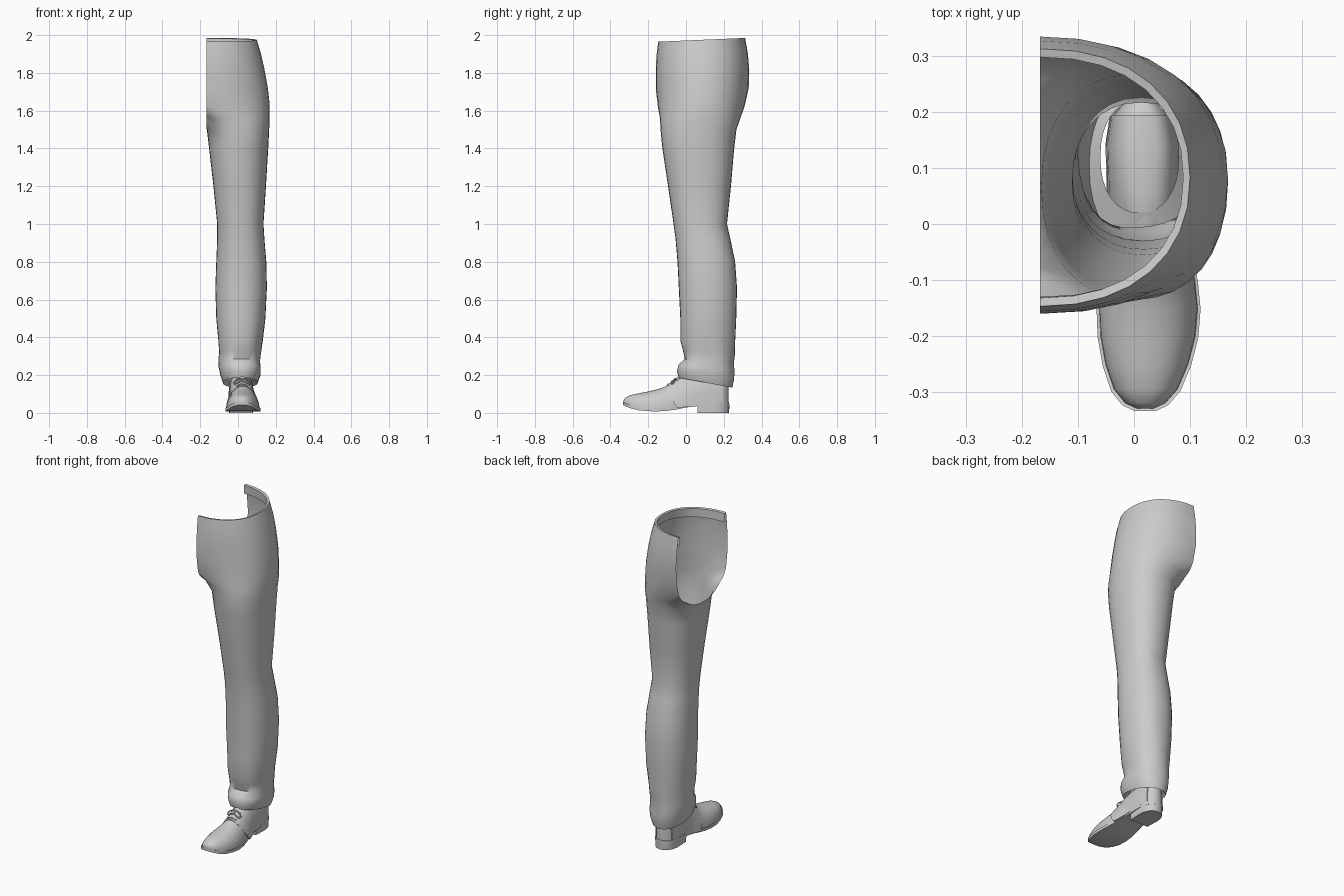
import bpy, bmesh, math


def spow(v, p):
    return math.copysign(abs(v) ** p, v)


def finish(name, bm, angle=40):
    bmesh.ops.recalc_face_normals(bm, faces=bm.faces[:])
    me = bpy.data.meshes.new(name)
    bm.to_mesh(me)
    bm.free()
    ob = bpy.data.objects.new(name, me)
    bpy.context.collection.objects.link(ob)
    bpy.ops.object.select_all(action='DESELECT')
    ob.select_set(True)
    bpy.context.view_layer.objects.active = ob
    bpy.ops.object.shade_smooth_by_angle(angle=math.radians(angle))
    return ob


def loft(rings, caps=True):
    """Skin a list of closed rings of equal point count."""
    bm = bmesh.new()
    vs = [[bm.verts.new(p) for p in r] for r in rings]
    n = len(vs[0])
    for a, b in zip(vs, vs[1:]):
        for i in range(n):
            j = (i + 1) % n
            bm.faces.new((a[i], a[j], b[j], b[i]))
    if caps:
        bm.faces.new(vs[0])
        bm.faces.new(vs[-1])
    return bm


def oval(z, xl, xr, yf, yb, tilt=0, wob=0, n=32):
    """Horizontal rounded section; tilt raises the front, wob adds folds."""
    cx, cy, rx, ry = (xl + xr) / 2, (yf + yb) / 2, (xr - xl) / 2, (yb - yf) / 2
    pts = []
    for i in range(n):
        t = 2 * math.pi * i / n
        c, s = spow(math.cos(t), 0.9), spow(math.sin(t), 0.9)
        k = 1 + wob * math.sin(5 * t + 20 * z)
        pts.append((cx + rx * c * k, cy + ry * s * k, z - tilt * s))
    return pts


# Trouser leg: z, left, right, front, back, front tilt, fold depth
LEG = [
    (0.185, -0.06, 0.08, 0.02, 0.22, 0.02, 0),
    (0.160, -0.08, 0.105, -0.038, 0.245, 0.026, 0),
    (0.200, -0.093, 0.12, -0.047, 0.256, 0.02, 0.01),
    (0.240, -0.10, 0.122, -0.04, 0.256, 0.015, 0.02),
    (0.275, -0.103, 0.118, -0.008, 0.252, 0.01, 0.02),
    (0.320, -0.10, 0.122, -0.018, 0.257, 0.01, 0.015),
    (0.380, -0.105, 0.13, -0.03, 0.26, 0, 0.01),
    (0.500, -0.115, 0.145, -0.03, 0.266, 0, 0),
    (0.660, -0.12, 0.153, -0.038, 0.27, 0, 0),
    (0.800, -0.115, 0.15, -0.045, 0.26, 0, 0),
    (0.920, -0.11, 0.14, -0.055, 0.235, 0, 0),
    (1.000, -0.11, 0.135, -0.066, 0.217, 0, 0),
    (1.200, -0.13, 0.148, -0.095, 0.238, 0, 0),
    (1.400, -0.153, 0.16, -0.125, 0.255, 0, 0),
    (1.500, -0.165, 0.165, -0.135, 0.267, 0, 0),
    (1.560, -0.225, 0.168, -0.138, 0.288, 0, 0),
    (1.630, -0.40, 0.168, -0.15, 0.312, 0, 0),
    (1.720, -0.48, 0.158, -0.16, 0.332, 0, 0),
    (1.820, -0.48, 0.14, -0.16, 0.335, 0, 0)]
rings = [oval(*row) for row in LEG]
# waistband with an inward folded lip
rings += [oval(1.90, -0.45, 0.122, -0.156, 0.327, -0.005),
          oval(1.975, -0.43, 0.10, -0.147, 0.313, -0.01),
          oval(1.972, -0.42, 0.088, -0.132, 0.298, -0.01),
          oval(1.92, -0.42, 0.095, -0.13, 0.30, -0.01)]
bm = loft(rings, caps=False)
# open side where the other half of the trousers would join
bmesh.ops.bisect_plane(bm, geom=bm.verts[:] + bm.edges[:] + bm.faces[:],
                       plane_co=(-0.168, 0, 0), plane_no=(-1, 0, 0),
                       clear_outer=True)
finish("trouser_leg", bm, 50)

# Shoe stations: y, centre x, half width, sole bottom z, top z, arch power
SHOE = [
    (-0.330, 0.020, 0.014, 0.042, 0.068, 1.0),
    (-0.320, 0.020, 0.036, 0.036, 0.082, 0.95),
    (-0.295, 0.021, 0.057, 0.026, 0.094, 0.9),
    (-0.250, 0.023, 0.074, 0.014, 0.104, 0.9),
    (-0.200, 0.025, 0.085, 0.009, 0.113, 0.9),
    (-0.150, 0.026, 0.088, 0.008, 0.125, 1.0),
    (-0.100, 0.025, 0.084, 0.011, 0.143, 1.1),
    (-0.045, 0.022, 0.074, 0.019, 0.180, 1.1),
    (0.000, 0.020, 0.066, 0.028, 0.197, 0.9),
    (0.060, 0.018, 0.062, 0.036, 0.205, 0.7),
    (0.140, 0.016, 0.062, 0.040, 0.205, 0.6),
    (0.195, 0.014, 0.052, 0.041, 0.200, 0.6),
    (0.217, 0.014, 0.034, 0.041, 0.190, 0.6),
    (0.226, 0.014, 0.012, 0.041, 0.180, 0.7)]


def arch(y, cx, hw, zs, zt, p, grow=0.0, shear=0.0, n=16):
    """Upright arch section of the shoe upper."""
    zb, pts = zs + 0.014, []
    for i in range(n + 1):
        t = math.pi * i / n
        s = max(math.sin(t), 0) ** p
        pts.append((cx + (hw + grow) * spow(math.cos(t), p),
                    y + shear * (1 - s) ** 1.5,
                    zb + (zt + grow - zb) * s))
    return pts


finish("shoe_upper", loft([arch(*s) for s in SHOE]), 60)

# Raised rear panels with a slanting front edge
rear = [(-0.105, 0.025, 0.084, 0.011, 0.141, 1.1)] + SHOE[7:12]
finish("shoe_quarters", loft(
    [arch(*s, grow=0.004, shear=0.06 * (1 - i / 5)) for i, s in enumerate(rear)]), 60)

# Sole
sole = []
for y, cx, hw, zs, zt, p in SHOE:
    w, y2 = hw + 0.005, y * 1.012
    sole.append([(cx - w, y2, zs), (cx + w, y2, zs),
                 (cx + w, y2, zs + 0.017), (cx - w, y2, zs + 0.017)])
finish("shoe_sole", loft(sole), 35)


# Heel block: straight front, rounded back
def heel_ring(z, grow):
    pts = [(0.016 - 0.06 - grow, 0.062), (0.016 + 0.06 + grow, 0.062)]
    for i in range(15):
        t = math.pi * i / 14
        pts.append((0.016 + (0.063 + grow) * spow(math.cos(t), 0.9),
                    0.14 + (0.088 + grow) * math.sin(t) ** 0.9 if 0 < i < 14 else 0.14))
    return [(x, y, z) for x, y in pts]


finish("shoe_heel", loft([heel_ring(0, 0), heel_ring(0.045, 0.002)]), 35)

# Tongue rising from the laced opening
tongue = []
for y, z, w in ((-0.10, 0.142, 0.016), (-0.07, 0.165, 0.022),
                (-0.045, 0.188, 0.026), (-0.03, 0.198, 0.022)):
    tongue.append([(0.022 - w, y, z - 0.012), (0.022, y - 0.004, z),
                   (0.022 + w, y, z - 0.012), (0.022, y + 0.012, z - 0.016)])
finish("shoe_tongue", loft(tongue), 60)


def lace(name, pts, cyclic=False):
    cu = bpy.data.curves.new(name, 'CURVE')
    cu.dimensions = '3D'
    cu.bevel_depth = 0.0035
    cu.bevel_resolution = 1
    cu.resolution_u = 4
    cu.use_fill_caps = True
    sp = cu.splines.new('BEZIER')
    sp.bezier_points.add(len(pts) - 1)
    for bp, co in zip(sp.bezier_points, pts):
        bp.co = co
        bp.handle_left_type = bp.handle_right_type = 'AUTO'
    sp.use_cyclic_u = cyclic
    bpy.context.collection.objects.link(bpy.data.objects.new(name, cu))


# Lace bars and bow
for i in range(3):
    y, z = -0.092 + 0.02 * i, 0.151 + 0.0145 * i
    lace(f"lace_bar_{i + 1}", [(-0.008, y, z - 0.008), (0.022, y - 0.004, z + 0.002),
                               (0.052, y, z - 0.008)])
for side, tag in ((-1, "left"), (1, "right")):
    lace(f"lace_loop_{tag}", [(0.022, -0.06, 0.178), (0.022 + side * 0.025, -0.062, 0.178),
                              (0.022 + side * 0.042, -0.07, 0.155),
                              (0.022 + side * 0.022, -0.078, 0.162)], True)
